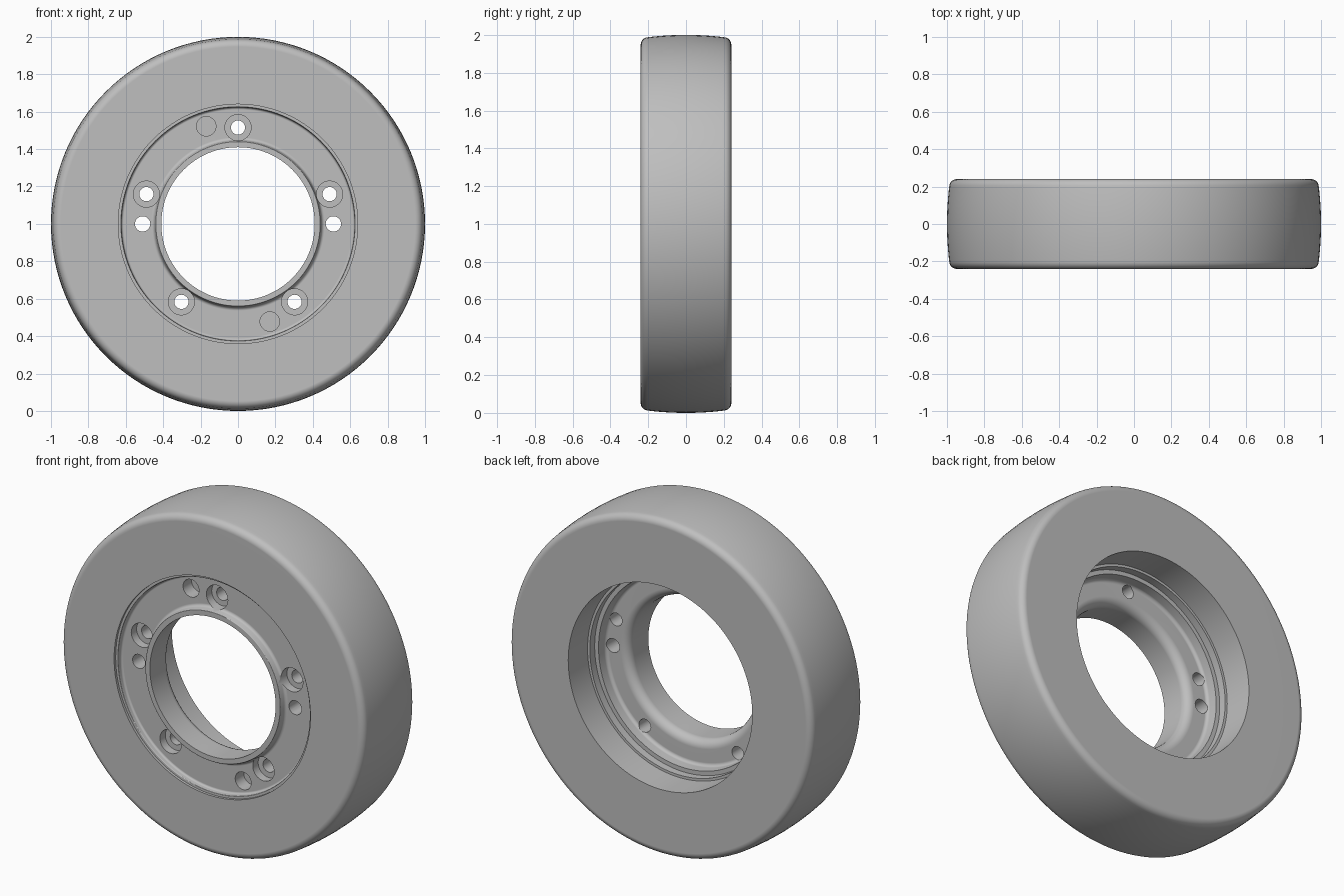
import bpy, bmesh, math
from mathutils import Vector, Matrix

cube = bpy.data.objects.get("Cube")
if cube:
    bpy.data.objects.remove(cube, do_unlink=True)

AXIS_Z = 1.0
SIDES = 128

grey = bpy.data.materials.new("plain grey")
grey.use_nodes = True
colour = (0.52, 0.52, 0.52, 1)
grey.diffuse_color = colour
bsdf = next(n for n in grey.node_tree.nodes if n.type == 'BSDF_PRINCIPLED')
bsdf.inputs["Base Color"].default_value = colour


def rounded(corners, steps=6):
    """Turn (radius, y, fillet) corners into a closed profile with arcs."""
    out = []
    for i, (r, y, f) in enumerate(corners):
        p = Vector((r, y))
        if f == 0:
            out.append(p)
            continue
        a = (Vector(corners[i - 1][:2]) - p).normalized()
        b = (Vector(corners[(i + 1) % len(corners)][:2]) - p).normalized()
        half = a.angle(b) / 2
        centre = p + (a + b).normalized() * (f / math.sin(half))
        start = p + a * (f / math.tan(half)) - centre
        end = p + b * (f / math.tan(half)) - centre
        sweep = start.angle(end)
        for k in range(steps + 1):
            t = k / steps
            out.append(centre + (start * math.sin((1 - t) * sweep)
                                 + end * math.sin(t * sweep)) / math.sin(sweep))
    return out


def lathe(name, corners):
    """Revolve a closed profile around the wheel axle."""
    bm = bmesh.new()
    ring = [bm.verts.new((p.x, p.y, AXIS_Z)) for p in rounded(corners)]
    edges = [bm.edges.new((v, ring[(i + 1) % len(ring)])) for i, v in enumerate(ring)]
    bmesh.ops.spin(bm, geom=ring + edges, cent=(0, 0, AXIS_Z), axis=(0, 1, 0),
                   angle=math.tau, steps=SIDES)
    bmesh.ops.remove_doubles(bm, verts=bm.verts, dist=0.0001)
    bmesh.ops.recalc_face_normals(bm, faces=bm.faces)
    return make_object(name, bm)


def make_object(name, bm):
    mesh = bpy.data.meshes.new(name)
    bm.to_mesh(mesh)
    bm.free()
    mesh.materials.append(grey)
    obj = bpy.data.objects.new(name, mesh)
    bpy.context.collection.objects.link(obj)
    return obj


def activate(obj):
    bpy.ops.object.select_all(action='DESELECT')
    obj.select_set(True)
    bpy.context.view_layer.objects.active = obj


def drill(obj, name, spots, radius, y0, y1):
    """Cut round holes along y at the given (x, z) spots."""
    bm = bmesh.new()
    for x, z in spots:
        place = Matrix.Translation((x, (y0 + y1) / 2, AXIS_Z + z))
        bmesh.ops.create_cone(bm, cap_ends=True, segments=32, radius1=radius,
                              radius2=radius, depth=y1 - y0,
                              matrix=place @ Matrix.Rotation(math.pi / 2, 4, 'X'))
    cutter = make_object(name, bm)
    cutter.hide_render = True
    activate(obj)
    mod = obj.modifiers.new(name, 'BOOLEAN')
    mod.operation = 'DIFFERENCE'
    mod.solver = 'EXACT'
    mod.object = cutter
    bpy.ops.object.modifier_apply(modifier=mod.name)
    bpy.data.objects.remove(cutter, do_unlink=True)


def finish(obj):
    activate(obj)
    bpy.ops.object.shade_smooth_by_angle(angle=math.radians(32))
    mod = obj.modifiers.new("even shading", 'WEIGHTED_NORMAL')
    mod.keep_sharp = True


# Tyre: crowned tread, rounded shoulders, flat side walls
HALF = 0.24
tread = [(1 - 0.3 * y * y, y, 0) for y in (k * 0.19 / 8 for k in range(-8, 9))]
tyre = lathe("tyre", [(0.64, -HALF, 0), (0.983, -HALF, 0.04)] + tread + [
    (0.983, HALF, 0.04), (0.6, HALF, 0), (0.6, 0.06, 0), (0.64, 0.06, 0)])

# Wheel disc: raised hub collar in front, deep rounded pocket behind
FLOOR, BACK = -0.195, -0.05
wheel = lathe("wheel_disc", [
    (0.41, -0.235, 0), (0.44, -0.235, 0.004), (0.45, FLOOR, 0.018),
    (0.622, FLOOR, 0.012), (0.625, -0.225, 0.004), (0.64, -0.225, 0),
    (0.64, 0.06, 0), (0.585, 0.06, 0), (0.585, 0.015, 0), (0.56, 0.015, 0),
    (0.555, BACK, 0.02), (0.41, BACK, 0.05)])

# Five counterbored bolt holes, two plain through holes, two blind holes
bolts = [(0.515 * math.cos(a), 0.515 * math.sin(a))
         for a in (math.pi / 2 + k * math.tau / 5 for k in range(5))]
drill(wheel, "counterbores", bolts, 0.07, -0.3, FLOOR + 0.05)
drill(wheel, "bolt_holes", bolts, 0.038, -0.3, 0.02)
drill(wheel, "through_holes", [(-0.51, 0), (0.51, 0)], 0.041, -0.3, 0.02)
drill(wheel, "blind_holes", [(-0.17, 0.522), (0.17, -0.522)], 0.052, -0.3, FLOOR + 0.08)

for part in (tyre, wheel):
    finish(part)
